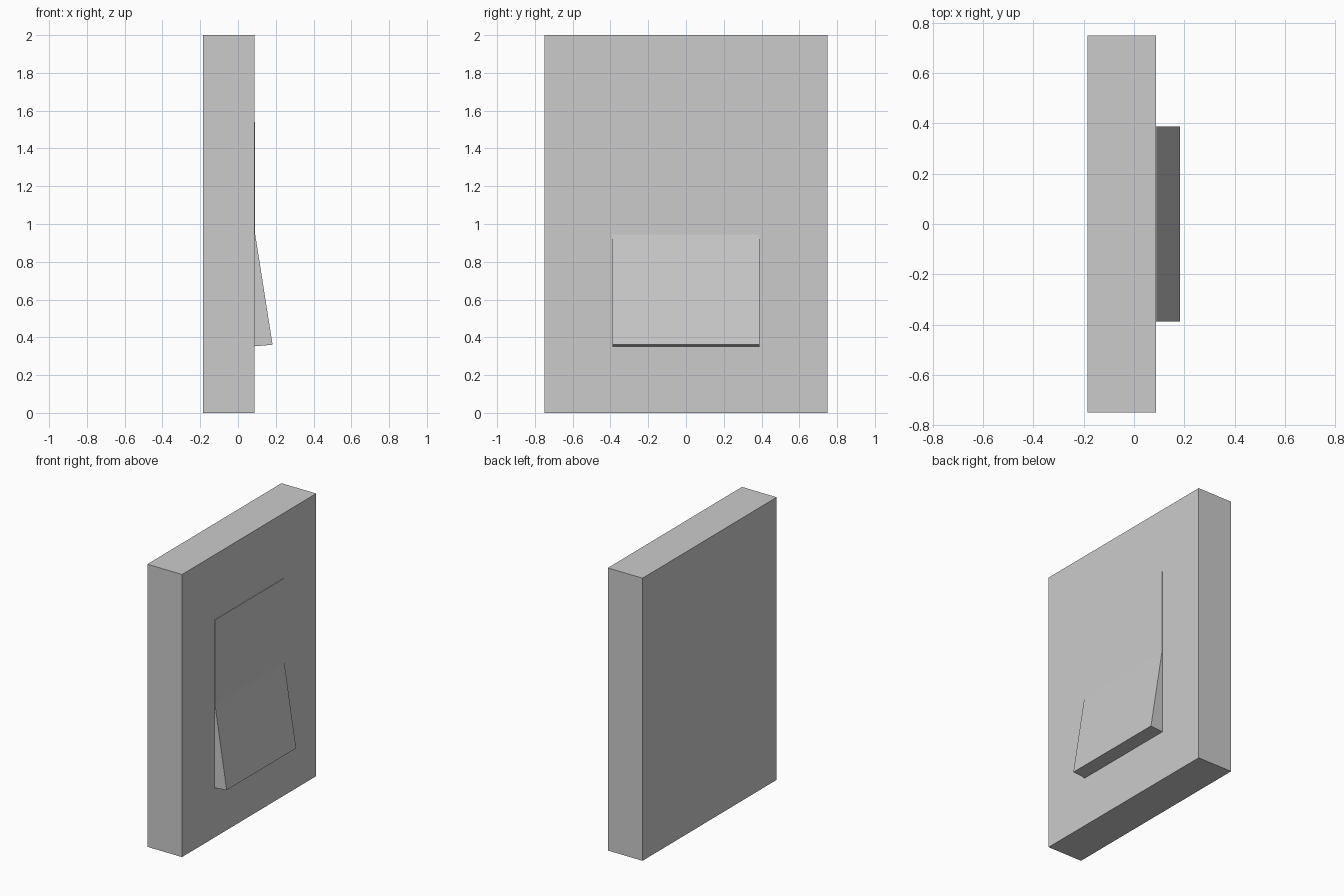
import bpy
import bmesh

if "Cube" in bpy.data.objects:
    bpy.data.objects.remove(bpy.data.objects["Cube"])


def extrude_profile(name, profile, half_width):
    """Extrude an (x, z) outline along y, centred on y = 0."""
    bm = bmesh.new()
    face = bm.faces.new([bm.verts.new((x, -half_width, z)) for x, z in profile])
    result = bmesh.ops.extrude_face_region(bm, geom=[face])
    moved = [v for v in result["geom"] if isinstance(v, bmesh.types.BMVert)]
    bmesh.ops.translate(bm, verts=moved, vec=(0, 2 * half_width, 0))
    bmesh.ops.recalc_face_normals(bm, faces=bm.faces)
    mesh = bpy.data.meshes.new(name)
    bm.to_mesh(mesh)
    bm.free()
    obj = bpy.data.objects.new(name, mesh)
    bpy.context.collection.objects.link(obj)
    return obj


BACK, FRONT = -0.185, 0.087

# Wall plate: a plain upright slab
extrude_profile("wall_plate", [(BACK, 0), (FRONT, 0), (FRONT, 2), (BACK, 2)], 0.75)

# Rocker: upper half nearly flush, lower half tilted outwards, slightly sunk into the plate
extrude_profile("rocker", [
    (FRONT - 0.005, 0.352),
    (0.183, 0.361),
    (FRONT + 0.004, 0.945),
    (FRONT + 0.004, 1.54),
    (FRONT - 0.005, 1.54),
], 0.388)
